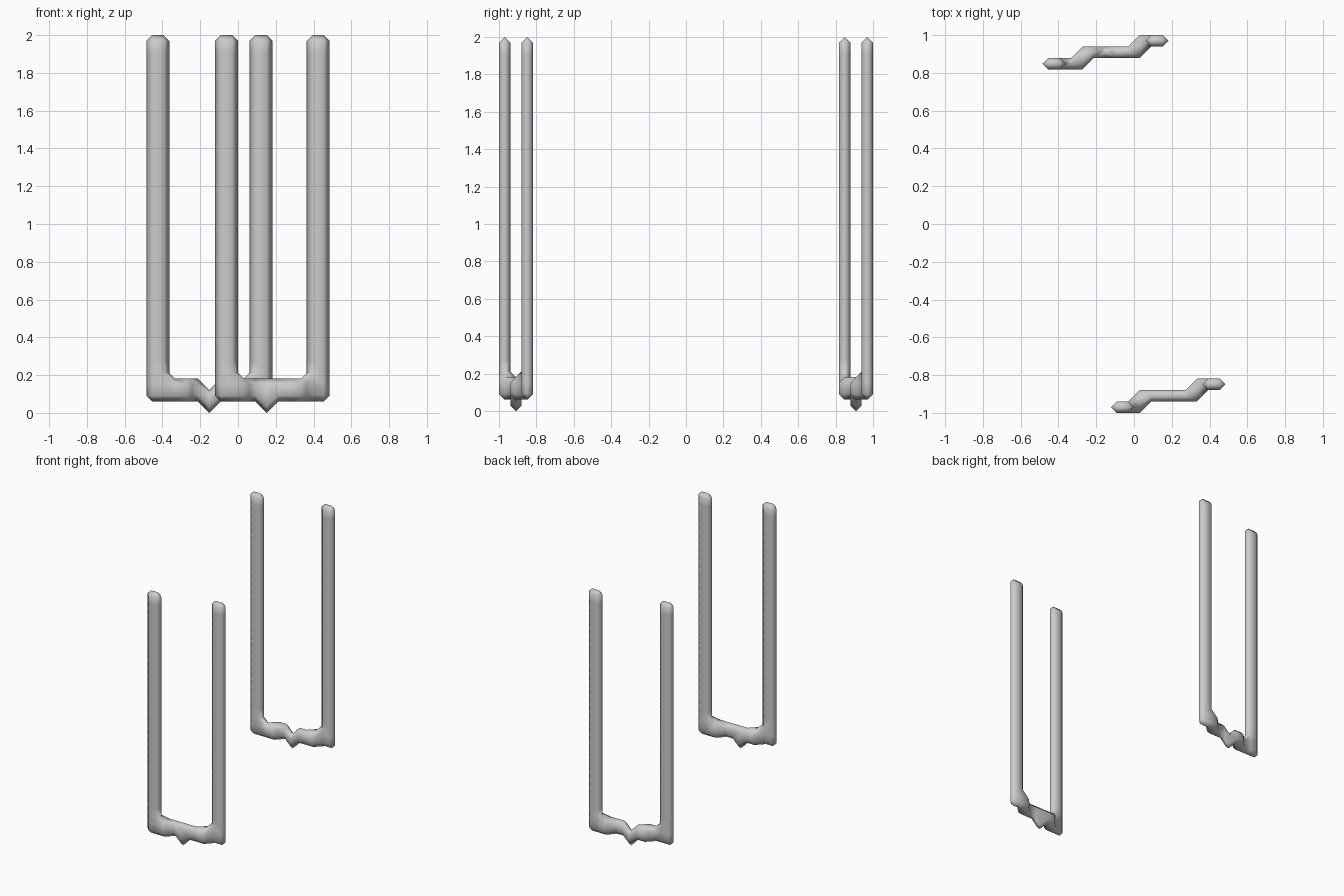
import bpy, bmesh
from itertools import product
from mathutils import Vector

if "Cube" in bpy.data.objects:
    bpy.data.objects.remove(bpy.data.objects["Cube"])

H = 2 / 33  # lattice spacing; all frames are built from lattice cells


def block(i0, i1, j, k0, k1):
    """Lattice points of a flat bar, one cell thick."""
    return set(product(range(i0, i1 + 1), (j,), range(k0, k1 + 1)))


def cell_groups(corners):
    """Split the filled corners of a cell into edge-connected groups."""
    left = set(corners)
    while left:
        stack, group = [left.pop()], set()
        while stack:
            c = stack.pop()
            group.add(c)
            near = [d for d in left if sum(abs(a - b) for a, b in zip(c, d)) == 1]
            left.difference_update(near)
            stack += near
        yield group


def cell_triangles(group):
    """Bevelled surface inside one cell: hull without the faces on cell walls."""
    pts = set(group)
    for c in group:
        for axis in range(3):
            d = list(c)
            d[axis] = 1 - d[axis]
            if tuple(d) not in group:
                d[axis] = 0.5
                pts.add(tuple(d))
    bm = bmesh.new()
    for p in pts:
        bm.verts.new(p)
    bmesh.ops.convex_hull(bm, input=bm.verts[:])
    tris = []
    for f in bm.faces:
        vs = [v.co.copy() for v in f.verts]
        wall = any(all(abs(v[a] - s) < 1e-4 for v in vs)
                   for a in range(3) for s in (0, 1))
        if not wall:
            tris.append(vs)
    bm.free()
    return tris


def build_frame(name, filled):
    cells = {tuple(a - b for a, b in zip(p, o))
             for p in filled for o in product((0, 1), repeat=3)}
    cache, bm = {}, bmesh.new()
    for cell in sorted(cells):
        corners = [o for o in product((0, 1), repeat=3)
                   if tuple(a + b for a, b in zip(cell, o)) in filled]
        for group in cell_groups(corners):
            key = frozenset(group)
            if key not in cache:
                cache[key] = cell_triangles(group)
            base = Vector(cell) + Vector((-7.5, -16, 0.5))
            for tri in cache[key]:
                bm.faces.new([bm.verts.new((base + v) * H) for v in tri])
    bmesh.ops.remove_doubles(bm, verts=bm.verts[:], dist=1e-4)
    bmesh.ops.recalc_face_normals(bm, faces=bm.faces[:])
    for f in bm.faces:
        f.smooth = True
    mesh = bpy.data.meshes.new(name)
    bm.to_mesh(mesh)
    bm.free()
    bpy.context.collection.objects.link(bpy.data.objects.new(name, mesh))


def u_frame(i0, i1, s1, s2, j, tip):
    """Two posts, a crossbar stepping back twice, and a foot tip."""
    return (block(i0, i0 + 1, j, 1, 32) | block(i1 - 1, i1, j + 2, 1, 32)
            | block(i0, s1, j, 1, 2) | block(s1, s2, j + 1, 1, 2)
            | block(s2, i1, j + 2, 1, 2) | {(tip, j + 1, 0)})


# Front frame
build_frame("front_frame", u_frame(6, 15, 8, 13, 0, 10))

# Back frame, with a notch in the crossbar above its foot tip
build_frame("back_frame", u_frame(0, 10, 3, 8, 30, 5) - {(5, 31, 2)})
